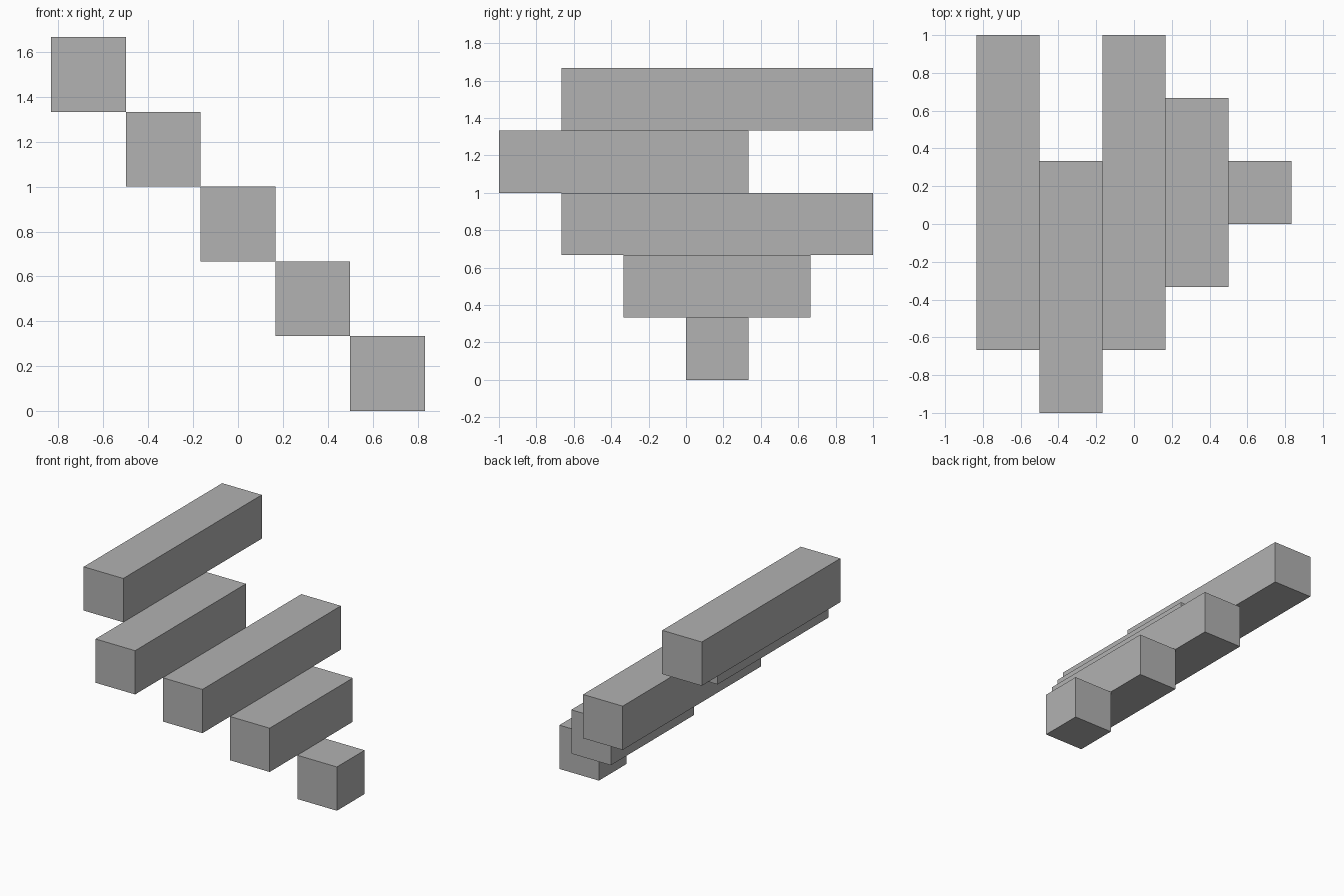
import bpy

cube = bpy.data.objects.get("Cube")
if cube:
    bpy.data.objects.remove(cube, do_unlink=True)

UNIT = 1 / 3  # side of every square bar section

# One plain grey for all bars
grey = bpy.data.materials.new("plain_grey")
grey.use_nodes = True
colour = (0.445, 0.445, 0.445, 1)
grey.diffuse_color = colour
grey.node_tree.nodes["Principled BSDF"].inputs["Base Color"].default_value = colour


def add_bar(name, step, front, back):
    """Square bar on one stair step, from front to back in units along y."""
    bpy.ops.mesh.primitive_cube_add(size=1, location=(
        (2 - step) * UNIT, (front + back) / 2 * UNIT, (step + 0.5) * UNIT))
    bar = bpy.context.object
    bar.name = name
    bar.scale = (UNIT, (back - front) * UNIT, UNIT)
    bpy.ops.object.transform_apply(location=False, rotation=False, scale=True)
    bar.data.materials.append(grey)


# Bars climb from the low left to the high right
bars = [
    ("bottom_block", 0, 1),
    ("lower_bar", -1, 2),
    ("middle_bar", -2, 3),
    ("upper_bar", -3, 1),
    ("top_bar", -2, 3),
]
for step, (name, front, back) in enumerate(bars):
    add_bar(name, step, front, back)
